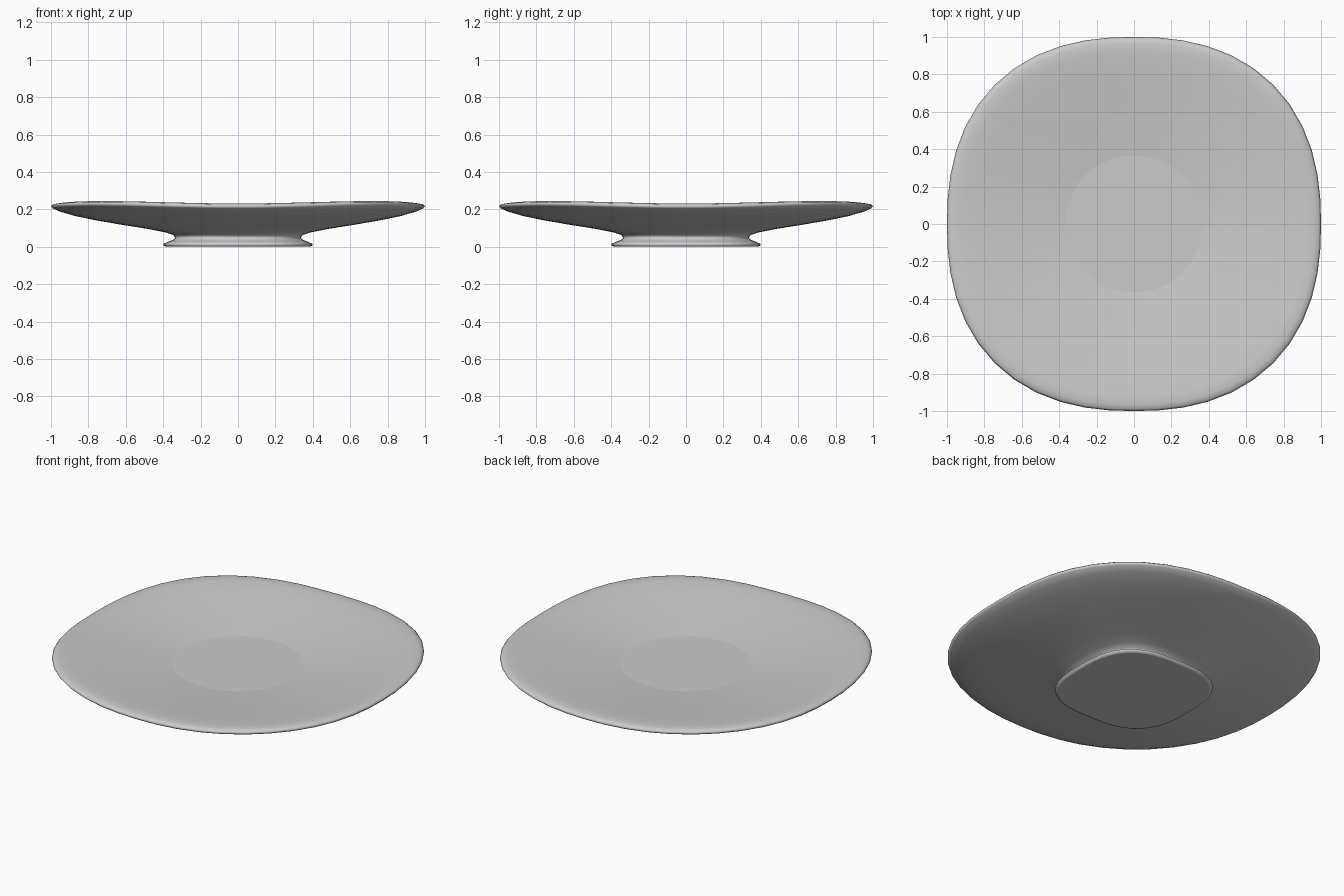
import bpy, bmesh
from math import sin, cos, pi

if "Cube" in bpy.data.objects:
    bpy.data.objects.remove(bpy.data.objects["Cube"])

SEG = 48

# Profile from foot underside to the well: radius, height, squareness, corner lift, sharp edge
PROFILE = [
    (0.385, 0.000, 2.9, 0.0, True),
    (0.398, 0.006, 2.9, 0.0, False),
    (0.400, 0.015, 2.9, 0.0, False),
    (0.375, 0.026, 2.8, 0.0, False),
    (0.345, 0.038, 2.7, 0.0, False),
    (0.335, 0.049, 2.6, 0.0, False),
    (0.347, 0.063, 2.5, 0.0, False),
    (0.390, 0.077, 2.4, 0.001, False),
    (0.480, 0.095, 2.3, 0.002, False),
    (0.620, 0.117, 2.3, 0.004, False),
    (0.760, 0.141, 2.32, 0.007, False),
    (0.870, 0.164, 2.35, 0.010, False),
    (0.950, 0.187, 2.35, 0.012, False),
    (0.990, 0.205, 2.35, 0.013, False),
    (1.000, 0.217, 2.35, 0.013, False),
    (0.990, 0.226, 2.35, 0.013, False),
    (0.965, 0.231, 2.35, 0.013, False),
    (0.920, 0.230, 2.35, 0.012, False),
    (0.820, 0.220, 2.3, 0.009, False),
    (0.680, 0.204, 2.25, 0.006, False),
    (0.520, 0.187, 2.15, 0.003, False),
    (0.365, 0.172, 2.05, 0.0, True),
]


def ring(bm, radius, z, n, lift):
    """Rounded-square loop whose corners rise by lift."""
    verts = []
    for i in range(SEG):
        a = 2 * pi * i / SEG
        c, s = cos(a), sin(a)
        r = radius / (abs(c) ** n + abs(s) ** n) ** (1 / n)
        verts.append(bm.verts.new((r * c, r * s, z + lift * sin(2 * a) ** 2)))
    return verts


bm = bmesh.new()
rings = [ring(bm, *p[:4]) for p in PROFILE]

# Foot, underside, rim and inner slope
for lo, hi in zip(rings, rings[1:]):
    for i in range(SEG):
        j = (i + 1) % SEG
        bm.faces.new((lo[i], lo[j], hi[j], hi[i]))

# Flat foot base and flat well
bm.faces.new(rings[0][::-1])
bm.faces.new(rings[-1])

for f in bm.faces:
    f.smooth = True
for p, r in zip(PROFILE, rings):
    if p[4]:
        for i in range(SEG):
            bm.edges.get((r[i], r[(i + 1) % SEG])).smooth = False

mesh = bpy.data.meshes.new("saucer")
bm.to_mesh(mesh)
bm.free()
saucer = bpy.data.objects.new("saucer", mesh)
bpy.context.collection.objects.link(saucer)
